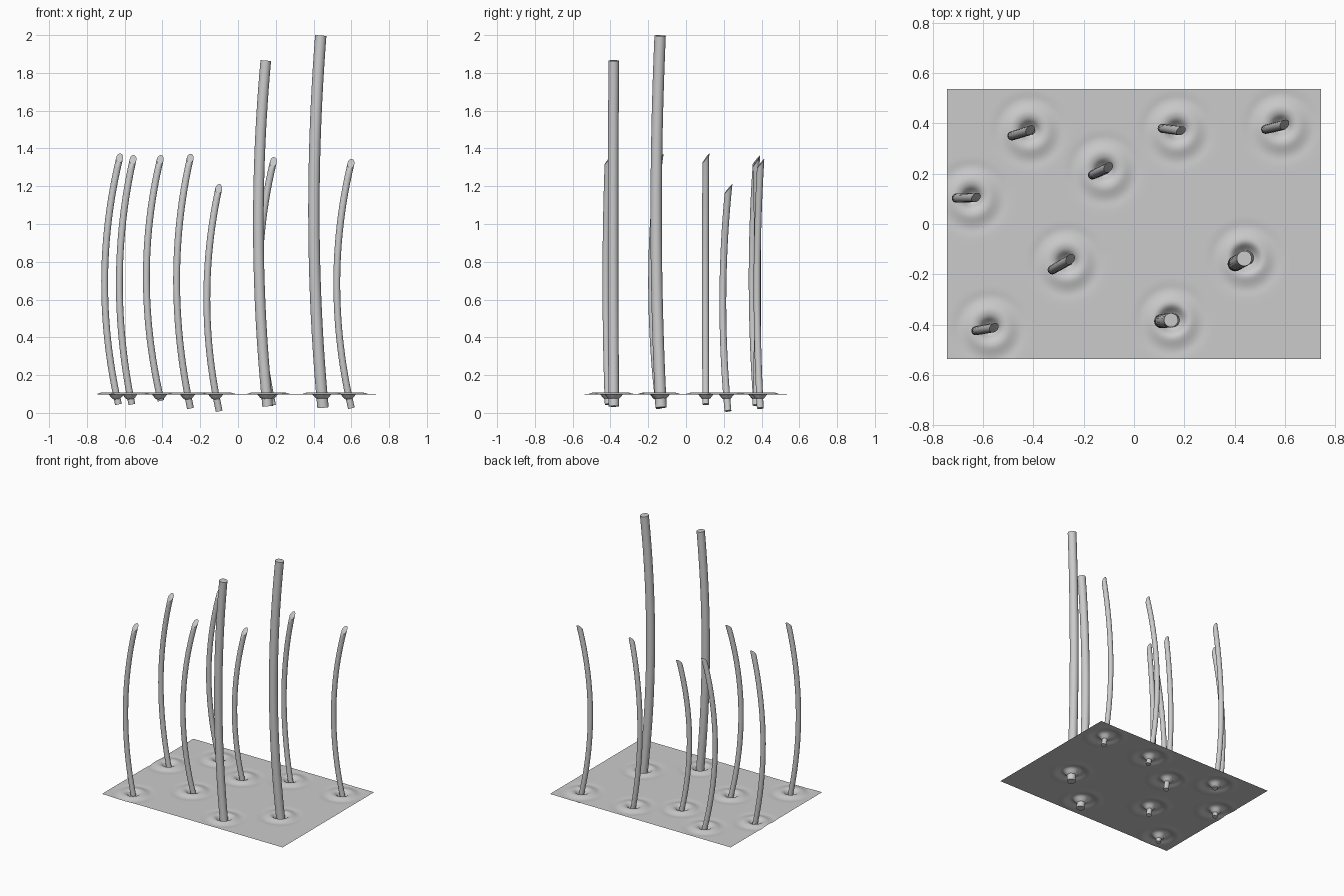
import bpy, bmesh, math
from mathutils import Vector

if "Cube" in bpy.data.objects:
    bpy.data.objects.remove(bpy.data.objects["Cube"])


def stem_path(base, mid, top, n):
    # parabola through three points, with its tangent
    b, m, t = Vector(base), Vector(mid), Vector(top)
    ctrl = 2 * m - (b + t) / 2
    for i in range(n + 1):
        u = i / n
        p = (1 - u) ** 2 * b + 2 * u * (1 - u) * ctrl + u * u * t
        yield p, (2 * (1 - u) * (ctrl - b) + 2 * u * (t - ctrl)).normalized()


def make_object(name, bm):
    bmesh.ops.recalc_face_normals(bm, faces=bm.faces)
    me = bpy.data.meshes.new(name)
    bm.to_mesh(me)
    bm.free()
    ob = bpy.data.objects.new(name, me)
    bpy.context.collection.objects.link(ob)
    bpy.ops.object.select_all(action='DESELECT')
    ob.select_set(True)
    bpy.context.view_layer.objects.active = ob
    bpy.ops.object.shade_smooth_by_angle(angle=math.radians(40))
    return ob


def stem(name, base, mid, top, r, slant=0.0, sides=20, n=24):
    bm = bmesh.new()
    rings = []
    path = list(stem_path(base, mid, top, n))
    for i, (p, d) in enumerate(path):
        ax = Vector((0, 1, 0)).cross(d).normalized()
        ay = d.cross(ax)
        ring = []
        for k in range(sides):
            a = 2 * math.pi * k / sides
            v = p + ax * r * math.cos(a) + ay * r * math.sin(a)
            if i == n:                      # angled cut at the tip
                v += d * slant * math.sin(a)
            ring.append(bm.verts.new(v))
        rings.append(ring)
    for a, b in zip(rings, rings[1:]):
        for k in range(sides):
            j = (k + 1) % sides
            bm.faces.new((a[k], a[j], b[j], b[k]))
    bm.faces.new(rings[0][::-1])
    bm.faces.new(rings[-1])
    make_object(name, bm)


# thin reeds with slanted tips: base, middle, tip
reeds = [
    ((-.633, .105, .045), (-.706, .103, .70), (-.627, .105, 1.348)),
    ((-.562, -.412, .045), (-.628, -.424, .70), (-.556, -.412, 1.34)),
    ((-.408, .373, .065), (-.485, .350, .71), (-.412, .373, 1.34)),
    ((-.252, -.142, .025), (-.325, -.182, .70), (-.253, -.140, 1.348)),
    ((-.100, .222, .010), (-.165, .195, .60), (-.102, .225, 1.187)),
    ((.183, .370, .040), (.112, .380, .70), (.187, .370, 1.328)),
    ((.600, .393, .025), (.523, .376, .68), (.598, .395, 1.32)),
]
# thick stalks with flat tops
stalks = [
    ((.157, -.382, .035), (.108, -.386, .95), (.147, -.382, 1.865), .028),
    ((.450, -.132, .028), (.402, -.158, 1.0), (.438, -.137, 1.997), .030),
]
for i, (b, m, t) in enumerate(reeds):
    stem(f"reed_{i + 1}", b, m, t, .018, slant=.026)
for i, (b, m, t, r) in enumerate(stalks):
    stem(f"stalk_{i + 1}", b, m, t, r)

# water sheet with a dimple and raised ripple around every stem
LEVEL = 0.1
centres = []
for s in reeds + stalks:
    p = min((q for q, d in stem_path(s[0], s[1], s[2], 200)), key=lambda q: abs(q.z - LEVEL))
    centres.append((p.x, p.y, s[3] if len(s) > 3 else .018))

bm = bmesh.new()
bmesh.ops.create_grid(bm, x_segments=150, y_segments=108, size=1)
for v in bm.verts:
    x, y = v.co.x * .743, v.co.y * .537
    z = LEVEL
    for cx, cy, r in centres:
        d = math.hypot(x - cx, y - cy)
        z += .009 * math.exp(-((d - .070) / .026) ** 2)
        z -= .030 * math.exp(-(d / (r + .016)) ** 4)
        z -= .003 * math.exp(-((d - .125) / .022) ** 2)
    v.co = (x, y, z)
make_object("water_surface", bm)
